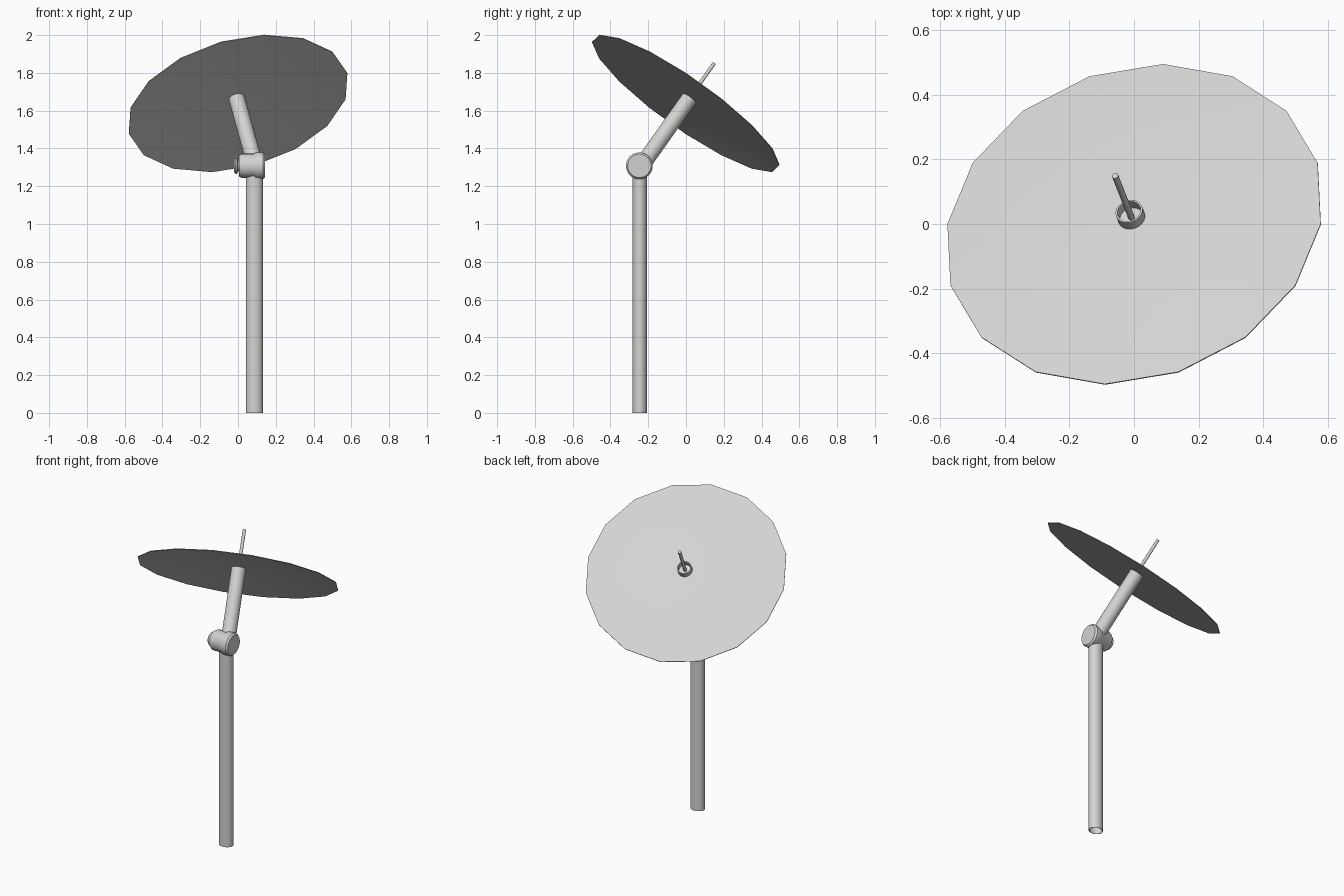
import bpy, bmesh, math
from mathutils import Matrix, Vector

old = bpy.data.objects.get("Cube")
if old:
    bpy.data.objects.remove(old, do_unlink=True)

# One light grey finish for every part
grey = bpy.data.materials.new("light grey")
grey.use_nodes = True
colour = (0.65, 0.65, 0.64, 1.0)
grey.diffuse_color = colour
grey.node_tree.nodes["Principled BSDF"].inputs["Base Color"].default_value = colour


def lathe(name, profile, matrix, sides=24, smooth=35):
    """Turn a (radius, height) profile around local z, then place it."""
    bm = bmesh.new()
    rings = []
    for r, h in profile:
        ring = []
        for i in range(sides):
            a = 2 * math.pi * i / sides
            ring.append(bm.verts.new((r * math.cos(a), r * math.sin(a), h)))
        rings.append(ring)
    for low, high in zip(rings, rings[1:]):
        for i in range(sides):
            j = (i + 1) % sides
            bm.faces.new((low[i], low[j], high[j], high[i]))
    bmesh.ops.remove_doubles(bm, verts=bm.verts[:], dist=1e-5)
    bmesh.ops.recalc_face_normals(bm, faces=bm.faces[:])
    mesh = bpy.data.meshes.new(name)
    bm.to_mesh(mesh)
    bm.free()
    mesh.materials.append(grey)
    obj = bpy.data.objects.new(name, mesh)
    bpy.context.collection.objects.link(obj)
    obj.matrix_world = matrix
    bpy.ops.object.select_all(action='DESELECT')
    obj.select_set(True)
    bpy.context.view_layer.objects.active = obj
    bpy.ops.object.shade_smooth_by_angle(angle=math.radians(smooth))
    return obj


# Tilted frame shared by the dish, its arm and the feed rod
tilt = (Matrix.Translation((0, 0, 1.64))
        @ Matrix.Rotation(math.radians(-15.5), 4, 'Y')
        @ Matrix.Rotation(math.radians(-34.3), 4, 'X'))

# Upright pole, slightly oval and hollow at the foot
pole_frame = Matrix.Translation((0.087, -0.245, 0)) @ Matrix.Diagonal((0.045, 0.038, 1, 1))
lathe("pole", [(0.9, 1.27), (0.9, 0), (1, 0), (1, 1.27)], pole_frame)

# Pivot barrel lying along x, with a small knob on one end
pivot_frame = Matrix.Translation((0, -0.247, 1.308)) @ Matrix.Rotation(math.pi / 2, 4, 'Y')
lathe("pivot_barrel",
      [(0, 0.005), (0.056, 0.005), (0.064, 0.02), (0.064, 0.085), (0.071, 0.095),
       (0.071, 0.132), (0.062, 0.143), (0, 0.143)], pivot_frame)
lathe("pivot_knob",
      [(0, -0.02), (0.036, -0.02), (0.042, -0.014), (0.042, -0.004),
       (0.03, 0.0), (0.03, 0.02), (0, 0.02)], pivot_frame)

# Arm from the pivot through the dish, open at its upper end
lathe("dish_arm", [(0.043, -0.42), (0.043, 0.07), (0.037, 0.07), (0.037, 0.03), (0, 0.03)], tilt)

# Shallow sixteen-sided dish made as a thin shell
radius, rise, shell = 0.6, 0.035, 0.004
steps = [radius * k / 5 for k in range(6)]
curve = [(r, rise * (1 - (r / radius) ** 2)) for r in steps]
under = [(r, h - shell) for r, h in reversed(curve)]
lathe("dish", curve + under, tilt, sides=16)

# Thin feed rod
lathe("feed_rod", [(0.01, 0.03), (0.01, 0.265), (0, 0.265)], tilt, sides=12)
